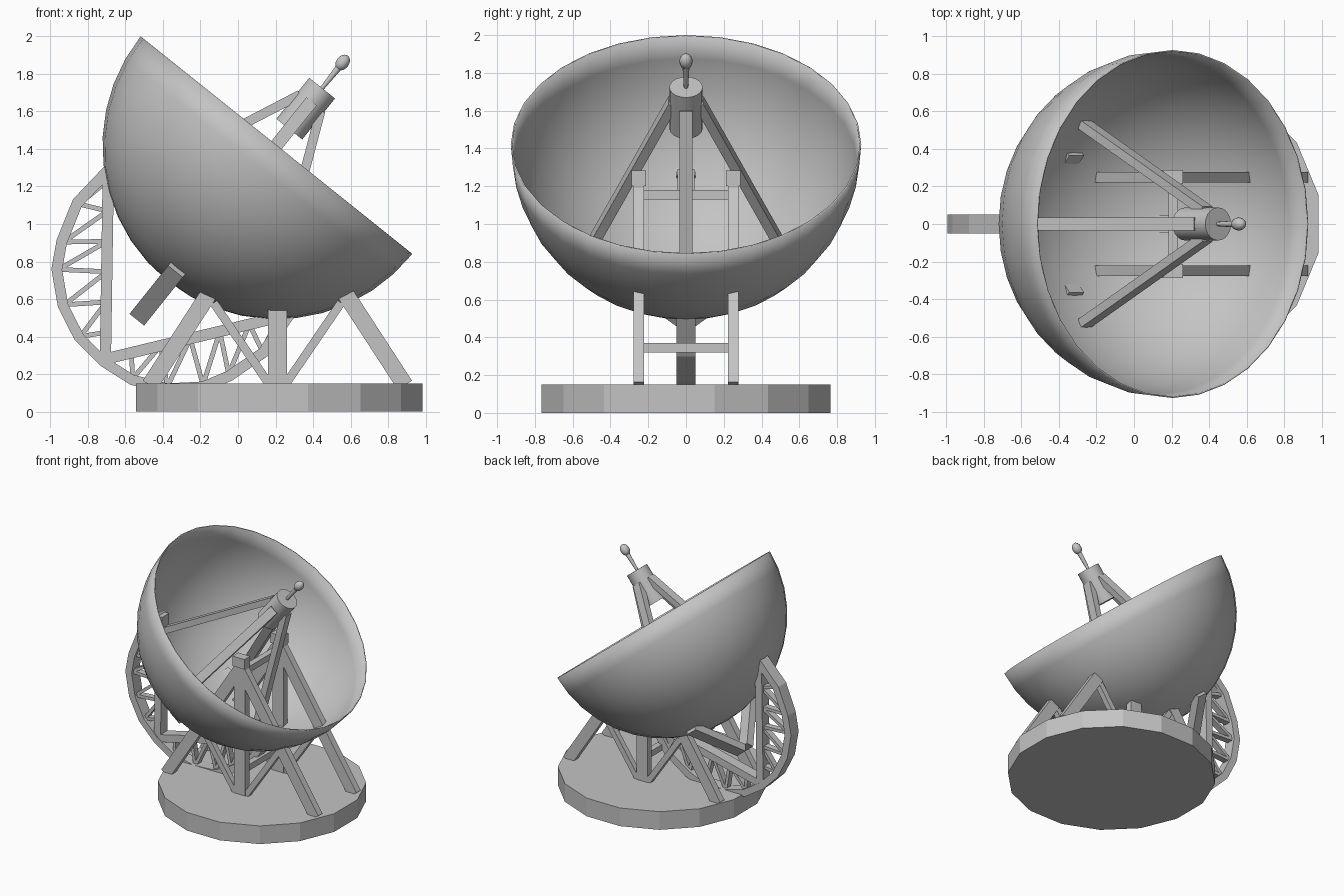
import bpy, bmesh, math
from mathutils import Vector, Matrix

if "Cube" in bpy.data.objects:
    bpy.data.objects.remove(bpy.data.objects["Cube"])

grey = bpy.data.materials.new("light grey")
grey.diffuse_color = (0.55, 0.55, 0.55, 1)
grey.use_nodes = True
grey.node_tree.nodes["Principled BSDF"].inputs["Base Color"].default_value = grey.diffuse_color

# Tilted dish frame: S is the rim centre, U the dish axis, P points up the rim
S = Vector((0.205, 0, 1.42))
U = Vector((0.625, 0, 0.781)).normalized()
P = Vector((-U.z, 0, U.x))
Y = Vector((0, 1, 0))
TILT = Matrix((U.cross(Y), Y, U)).transposed().to_4x4()


def loc(a, b, y=0):
    return S + U * a + P * b + Y * y


def finish(name, bm, smooth=False):
    bmesh.ops.recalc_face_normals(bm, faces=bm.faces)
    me = bpy.data.meshes.new(name)
    bm.to_mesh(me)
    bm.free()
    ob = bpy.data.objects.new(name, me)
    bpy.context.collection.objects.link(ob)
    me.materials.append(grey)
    if smooth:
        bpy.context.view_layer.objects.active = ob
        ob.select_set(True)
        bpy.ops.object.shade_smooth_by_angle(angle=math.radians(40))
        ob.select_set(False)
    return ob


def bar(bm, p, q, side, w, d):
    """Box from p to q, size w along side and d across it."""
    p, q = Vector(p), Vector(q)
    z = (q - p).normalized()
    x = (side - z * side.dot(z)).normalized()
    y = z.cross(x)
    m = Matrix((x * w, y * d, z * (q - p).length)).transposed().to_4x4()
    m.translation = (p + q) / 2
    bmesh.ops.create_cube(bm, size=1, matrix=m)


def cone(bm, a0, a1, r0, r1, n):
    bmesh.ops.create_cone(bm, cap_ends=True, segments=n, radius1=r0, radius2=r1, depth=a1 - a0,
                          matrix=Matrix.Translation(loc((a0 + a1) / 2, 0)) @ TILT)


# Round base slab
bm = bmesh.new()
bmesh.ops.create_cone(bm, cap_ends=True, segments=16, radius1=0.78, radius2=0.78, depth=0.15,
                      matrix=Matrix.Translation((0.22, 0, 0.075)) @ Matrix.Rotation(math.pi / 16, 4, 'Z'))
finish("base", bm)

# Hemispherical dish
bm = bmesh.new()
bmesh.ops.create_uvsphere(bm, u_segments=32, v_segments=20, radius=0.928)
bmesh.ops.delete(bm, geom=[v for v in bm.verts if v.co.z > 0.01], context='VERTS')
bmesh.ops.transform(bm, verts=bm.verts, matrix=Matrix.Translation(S) @ TILT)
dish = finish("dish", bm, True)
sol = dish.modifiers.new("thickness", 'SOLIDIFY')
sol.thickness = 0.008
sol.offset = -1

# Feed hub, rod and tip
bm = bmesh.new()
cone(bm, 0.11, 0.39, 0.088, 0.088, 20)
finish("feed_hub", bm, True)
bm = bmesh.new()
cone(bm, 0.38, 0.54, 0.011, 0.019, 10)
finish("feed_rod", bm, True)
bm = bmesh.new()
bmesh.ops.create_uvsphere(bm, u_segments=14, v_segments=10, radius=1, matrix=Matrix.Translation(
    loc(0.565, 0)) @ TILT @ Matrix.Diagonal((0.035, 0.035, 0.046, 1)))
finish("feed_tip", bm, True)

# Four feed struts around the axis
bm = bmesh.new()
for b, y in ((1, 0), (-1, 0), (0, 1), (0, -1)):
    bar(bm, loc(0.29, b * 0.07, y * 0.07), loc(-0.75, b * 0.53, y * 0.53), P * y + Y * b, 0.07, 0.05)
finish("feed_struts", bm)

# Two side frames that carry the dish
for s, name in ((-1, "front_frame"), (1, "back_frame")):
    bm = bmesh.new()
    y = s * 0.25
    bar(bm, (0.21, y, 0.14), (0.21, y, 1.28), Y, 0.055, 0.1)
    bar(bm, (0.205, y, 1.2), (0.205, y, 1.282), Y, 0.075, 0.11)
    for foot, knee, toe in ((-0.47, -0.13, 0.17), (0.89, 0.55, 0.25)):
        bar(bm, (foot, y, 0.14), (0.207, y, 1.19), Y, 0.055, 0.09)
        bar(bm, (knee, y, 0.58), (toe, y, 0.14), Y, 0.045, 0.045)
    finish(name, bm)

# Cross bars between the frames
bm = bmesh.new()
for z in (0.345, 1.155):
    bar(bm, (0.21, -0.24, z), (0.21, 0.24, z), Vector((1, 0, 0)), 0.05, 0.05)
finish("cross_bars", bm)

# Elevation arc behind the dish: rim band, chords and zigzag lattice
half = [(-0.584, 0.19), (-0.5, 0.373), (-0.365, 0.525), (-0.226, 0.6), (-0.004, 0.667), (0.243, 0.646)]
prof = [(a, -b) for a, b in reversed(half)] + [(-0.605, 0)] + half
bm = bmesh.new()
rows = [[bm.verts.new(loc(a * k - 0.9, b * k, y)) for k, y in
         ((1, -0.05), (1, 0.05), (0.91, 0.05), (0.91, -0.05))] for a, b in prof]
for r, t in zip(rows, rows[1:]):
    for i in range(4):
        j = (i + 1) % 4
        bm.faces.new((r[i], r[j], t[j], t[i]))
bm.faces.new(rows[0])
bm.faces.new(rows[-1])
finish("arc_rim", bm)

bm = bmesh.new()
for s in (1, -1):
    def chord(t):
        return loc(-1.46 + 0.8 * t, s * 0.62 * t)
    bar(bm, chord(0), chord(1), Y, 0.09, 0.06)
    for i, (a, b) in enumerate(half[:5]):
        mid = loc(a * 0.94 - 0.9, s * b * 0.94)
        for t in (0.14 + 0.16 * i, 0.3 + 0.16 * i):
            bar(bm, chord(t), mid, Y, 0.05, 0.025)
finish("arc_lattice", bm)

# Braces from the arc to the dish
bm = bmesh.new()
for s in (1, -1):
    bar(bm, loc(-0.84, 0, s * 0.385), loc(-1.17, 0, s * 0.03), P, 0.1, 0.06)
finish("dish_braces", bm)
